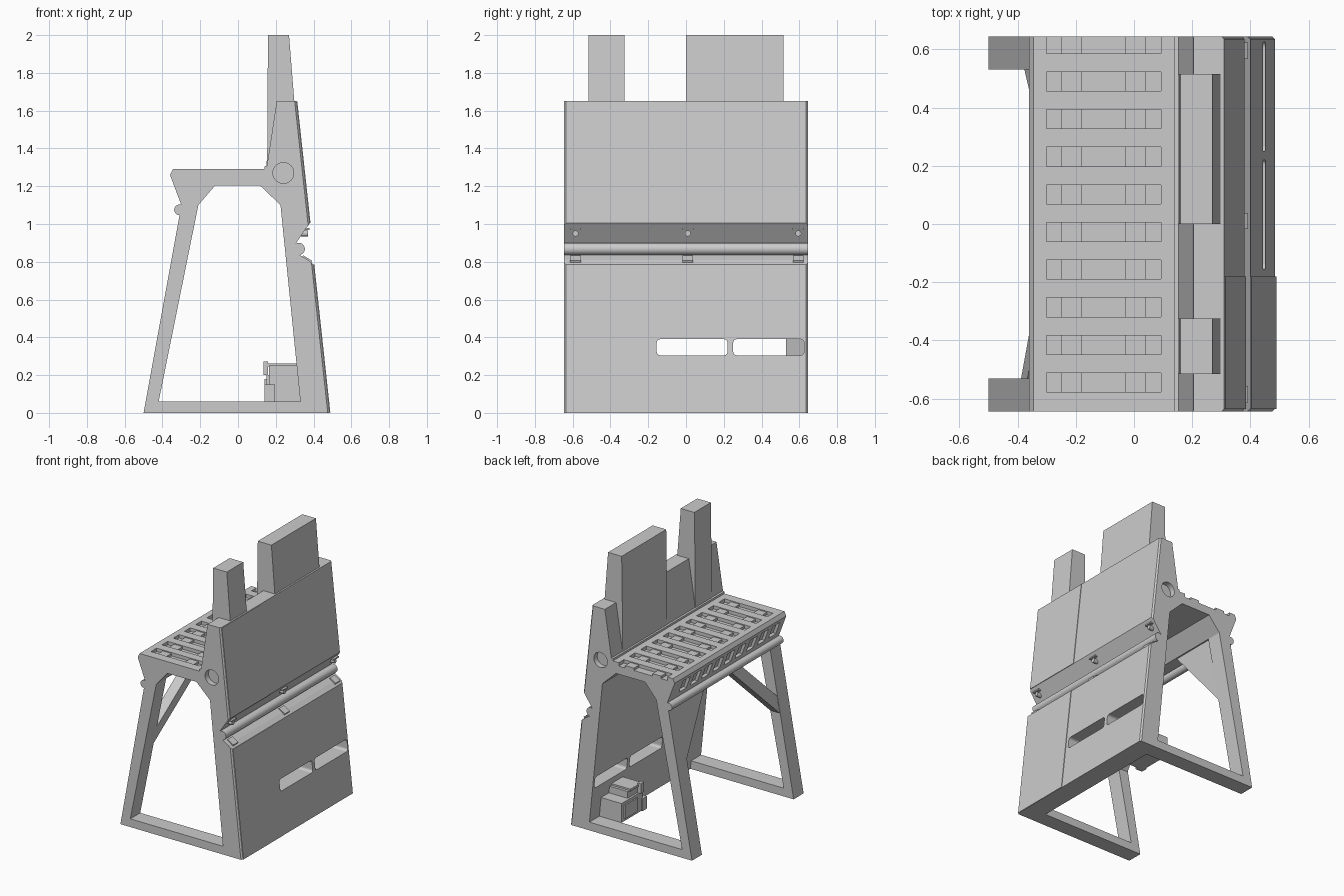
import bpy, bmesh, math
from mathutils import Matrix, Vector

if "Cube" in bpy.data.objects:
    bpy.data.objects.remove(bpy.data.objects["Cube"])

mat = bpy.data.materials.new("light_grey")
mat.diffuse_color = (0.6, 0.6, 0.6, 1)
mat.use_nodes = True
mat.node_tree.nodes["Principled BSDF"].inputs["Base Color"].default_value = mat.diffuse_color
W = 0.645  # half length along y


def finish(bm, name):
    bmesh.ops.recalc_face_normals(bm, faces=bm.faces)
    me = bpy.data.meshes.new(name)
    bm.to_mesh(me)
    bm.free()
    me.materials.append(mat)
    ob = bpy.data.objects.new(name, me)
    bpy.context.collection.objects.link(ob)
    return ob


def add_prism(bm, pts, y0, y1):
    """Extrude an (x, z) profile from y0 to y1."""
    f = bm.faces.new([bm.verts.new((x, y0, z)) for x, z in pts])
    r = bmesh.ops.extrude_face_region(bm, geom=[f])
    vs = [g for g in r["geom"] if isinstance(g, bmesh.types.BMVert)]
    bmesh.ops.translate(bm, verts=vs, vec=(0, y1 - y0, 0))


def add_box(bm, x0, x1, y0, y1, z0, z1):
    add_prism(bm, [(x0, z0), (x1, z0), (x1, z1), (x0, z1)], y0, y1)


def add_cyl(bm, r, depth, loc, axis="Y", seg=24):
    rot = {"Y": Matrix.Rotation(math.pi / 2, 4, "X"),
           "X": Matrix.Rotation(math.pi / 2, 4, "Y")}[axis]
    bmesh.ops.create_cone(bm, cap_ends=True, segments=seg, radius1=r, radius2=r,
                          depth=depth, matrix=Matrix.Translation(loc) @ rot)


def prism(name, pts, y0, y1):
    bm = bmesh.new()
    add_prism(bm, pts, y0, y1)
    return finish(bm, name)


def cylinder(name, r, depth, loc):
    bm = bmesh.new()
    add_cyl(bm, r, depth, loc)
    ob = finish(bm, name)
    bpy.context.view_layer.objects.active = ob
    ob.select_set(True)
    bpy.ops.object.shade_smooth_by_angle(angle=math.radians(35))
    ob.select_set(False)
    return ob


# Main body: thick rear wall, back board, platform and front beam in one profile
body_pts = [(0.335, 0), (0.485, 0), (0.40, 0.785), (0.37, 0.81), (0.32, 0.84),
            (0.305, 0.895), (0.38, 1.005), (0.31, 1.65), (0.205, 1.65), (0.15, 1.29),
            (-0.345, 1.29), (-0.36, 1.26), (-0.30, 1.10), (-0.21, 1.10),
            (-0.12, 1.205), (0.115, 1.205), (0.225, 1.10), (0.33, 0.06)]
bm = bmesh.new()
add_prism(bm, body_pts, -W, W)
edges = [e for e in bm.edges
         if abs(e.verts[0].co.y - e.verts[1].co.y) < 1e-5
         and abs(e.verts[0].co.z - e.verts[1].co.z) > 0.5
         and min(v.co.x for v in e.verts) > 0.3 and max(v.co.x for v in e.verts) > 0.34
         and not any(abs(v.co.x - 0.33) < 1e-4 for v in e.verts)]
bmesh.ops.bevel(bm, geom=edges, offset=0.01, segments=1, affect="EDGES")
body = finish(bm, "body")

# Cutters: platform recesses, beam vents, wall slots, end sockets
ROWS = [0.618 - 0.1293 * i for i in range(10)]
bm = bmesh.new()
for y in ROWS:
    add_box(bm, -0.30, 0.092, y - 0.032, y + 0.034, 1.265, 1.4)
for y0, y1 in ((-0.155, 0.22), (0.25, 0.625)):
    pts = []
    for cy, cz, a0 in ((y1, 0.39, 0), (y0, 0.39, 90), (y0, 0.305, 180), (y1, 0.305, 270)):
        sy, sz = (-1 if cy == y1 else 1), (-1 if cz > 0.35 else 1)
        for k in range(5):
            a = math.radians(a0 + 22.5 * k)
            pts.append((cy + sy * 0.018 + 0.018 * math.cos(a),
                        cz + sz * 0.018 + 0.018 * math.sin(a)))
    f = bm.faces.new([bm.verts.new((0.2, y, z)) for y, z in pts])
    r = bmesh.ops.extrude_face_region(bm, geom=[f])
    bmesh.ops.translate(bm, vec=(0.4, 0, 0),
                        verts=[g for g in r["geom"] if isinstance(g, bmesh.types.BMVert)])
for s in (-1, 1):
    add_cyl(bm, 0.055, 0.08, (0.24, s * W, 1.27), seg=32)
d = Vector((0.06, 0, -0.16)).normalized()      # down the sloped beam face
n = Vector((-0.16, 0, -0.06)).normalized()     # out of the face
mid = Vector((-0.33, 0, 1.18))
for y in ROWS[1:]:
    c = [mid + d * a + n * b for a, b in ((-0.055, 0.05), (0.045, 0.05),
                                          (0.045, -0.02), (-0.055, -0.02))]
    add_prism(bm, [(p.x, p.z) for p in c], y - 0.04, y + 0.04)
cutter = finish(bm, "cutter")
cutter.hide_render = True
mod = body.modifiers.new("cut", "BOOLEAN")
mod.operation, mod.solver, mod.object = "DIFFERENCE", "EXACT", cutter
bpy.context.view_layer.objects.active = body
bpy.ops.object.modifier_apply(modifier="cut")
bpy.data.objects.remove(cutter)

# Pads inside the platform recesses
bm = bmesh.new()
for y in ROWS:
    for x0 in (-0.25, -0.03):
        add_box(bm, x0, x0 + 0.07, y - 0.032, min(y + 0.034, W), 1.26, 1.283)
finish(bm, "platform_pads")

# Front legs and floor rails at both ends
for s, tag in ((-1, "near"), (1, "far")):
    prism("front_leg_" + tag, [(-0.5, 0), (-0.41, 0), (-0.42, 0.06), (-0.21, 1.10),
                               (-0.30, 1.10)], s * 0.53, s * W)
    prism("floor_rail_" + tag, [(-0.45, 0), (0.34, 0), (0.335, 0.06), (-0.42, 0.06)],
          s * 0.53, s * W)


def leg_plate(name, pts, thick):
    """Plate lying in the slanted plane of the front legs from (y, z) points."""
    bm = bmesh.new()
    rings = [[bm.verts.new((-0.5 + 0.2 * z / 1.1 + o, y, z)) for y, z in pts]
             for o in (0.003, thick)]
    bm.faces.new(rings[0])
    bm.faces.new(rings[1])
    for i in range(len(pts)):
        j = (i + 1) % len(pts)
        bm.faces.new((rings[0][i], rings[0][j], rings[1][j], rings[1][i]))
    finish(bm, name)


# Diagonal brace on one leg, solid gusset on the other
leg_plate("diagonal_brace", [(-0.54, 0.59), (-0.02, 1.11), (-0.14, 1.11), (-0.54, 0.71)], 0.08)
leg_plate("gusset", [(0.54, 0.65), (0.18, 1.11), (0.54, 1.11)], 0.08)

# Chimney-like posts
post_pts = [(0.16, 2.0), (0.27, 2.0), (0.298, 1.65), (0.29, 1.4), (0.2, 1.28),
            (0.15, 1.28), (0.155, 1.4), (0.155, 1.65)]
prism("wide_post", post_pts, 0.0, 0.515)
prism("narrow_post", post_pts, -0.515, -0.325)
# Low ledge along the foot of the back board
prism("board_ledge", [(0.14, 1.28), (0.18, 1.28), (0.165, 1.31), (0.14, 1.305)], -W, W)

# Thin cover plates over one end of the rear wall
prism("lower_cover", [(0.484, 0.002), (0.489, 0.002), (0.404, 0.785), (0.399, 0.785)], -0.635, -0.18)
prism("upper_cover", [(0.379, 1.005), (0.384, 1.005), (0.314, 1.648), (0.309, 1.648)], -0.635, -0.18)

# Pipes along the groove and under the beam
cylinder("groove_pipe", 0.032, 2 * W, (0.322, 0, 0.868))
cylinder("beam_pipe", 0.028, 2 * W, (-0.31, 0, 1.075))

# Latches and bolts around the groove
bm = bmesh.new()
for y in (-0.585, 0.01, 0.595):
    add_prism(bm, [(0.335, 0.82), (0.385, 0.79), (0.392, 0.806), (0.345, 0.834)],
              y - 0.028, y + 0.028)
    add_cyl(bm, 0.016, 0.04, (0.35, y, 0.95), "X", 12)
    add_box(bm, 0.34, 0.378, y - 0.03, y + 0.03, 0.968, 0.978)
finish(bm, "latches")

# Small machine on the inside of the wall
bm = bmesh.new()
add_box(bm, 0.15, 0.34, 0.29, 0.53, 0.06, 0.20)
add_box(bm, 0.165, 0.33, 0.27, 0.44, 0.06, 0.25)
add_box(bm, 0.155, 0.315, 0.29, 0.42, 0.245, 0.262)
add_box(bm, 0.135, 0.16, 0.29, 0.33, 0.20, 0.272)
add_box(bm, 0.14, 0.195, 0.25, 0.30, 0.06, 0.15)
add_box(bm, 0.14, 0.16, 0.36, 0.50, 0.08, 0.18)
finish(bm, "small_machine")
